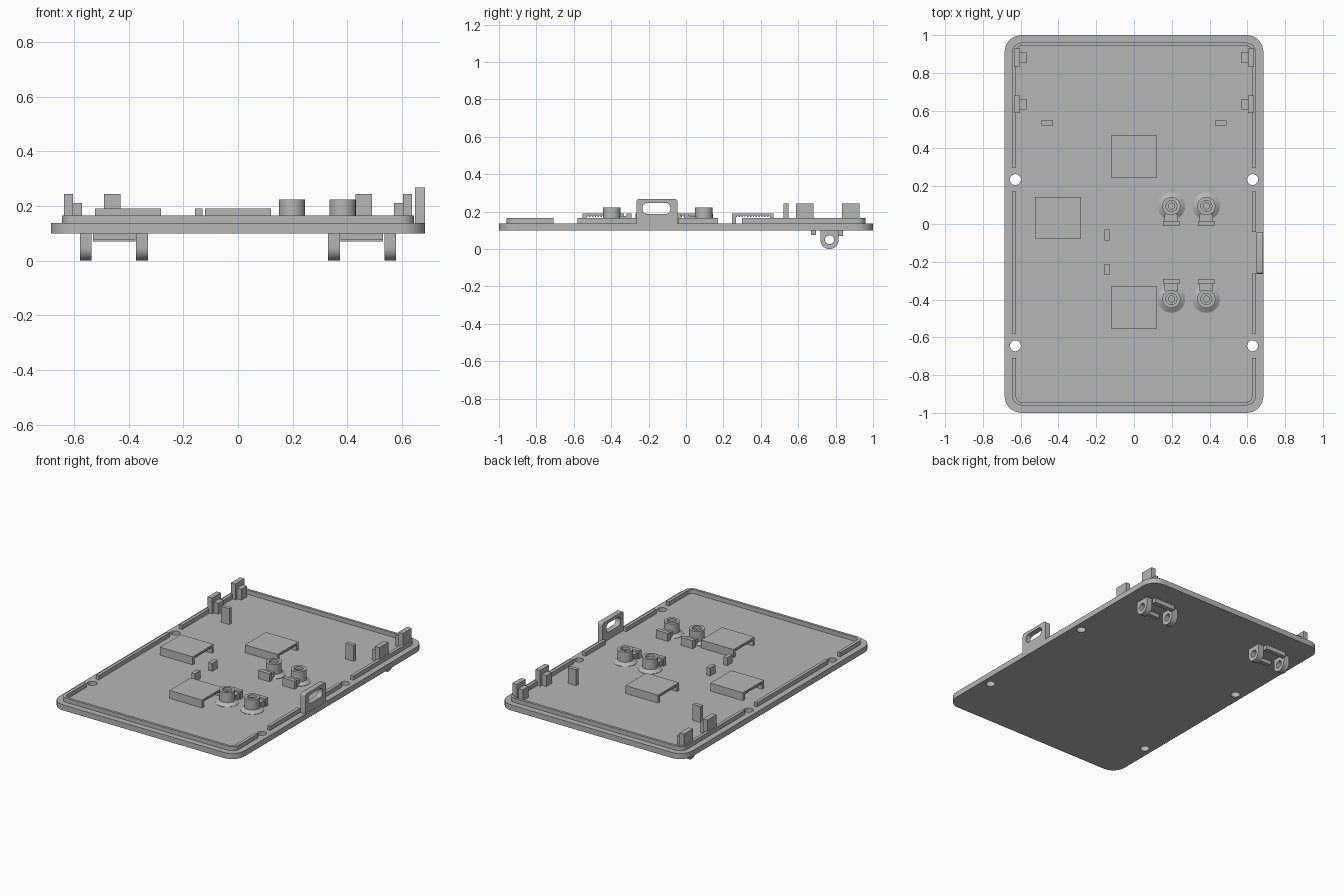
import bpy, bmesh, math
from mathutils import Vector

if "Cube" in bpy.data.objects:
    bpy.data.objects.remove(bpy.data.objects["Cube"], do_unlink=True)

grey = bpy.data.materials.new("light grey plastic")
grey.use_nodes = True
COLOUR = (0.47, 0.47, 0.47, 1)
grey.diffuse_color = COLOUR
grey.node_tree.nodes["Principled BSDF"].inputs["Base Color"].default_value = COLOUR

FLOOR = 0.137    # top of the base plate
SINK = 0.125     # parts are rooted slightly inside the plate


def finish(name, bm, smooth=False):
    bmesh.ops.recalc_face_normals(bm, faces=bm.faces)
    mesh = bpy.data.meshes.new(name)
    bm.to_mesh(mesh)
    bm.free()
    mesh.materials.append(grey)
    obj = bpy.data.objects.new(name, mesh)
    bpy.context.collection.objects.link(obj)
    if smooth:
        activate(obj)
        bpy.ops.object.shade_smooth_by_angle(angle=math.radians(30))
    return obj


def activate(obj):
    bpy.ops.object.select_all(action='DESELECT')
    obj.select_set(True)
    bpy.context.view_layer.objects.active = obj


def prism(name, outline, lo, hi, axis='z', smooth=False):
    """Extrude an outline along z (points are x, y) or along x (points are y, z)."""
    bm = bmesh.new()
    place = (lambda a, b, c: (a, b, c)) if axis == 'z' else (lambda a, b, c: (c, a, b))
    face = bm.faces.new([bm.verts.new(place(a, b, lo)) for a, b in outline])
    ext = bmesh.ops.extrude_face_region(bm, geom=[face])
    verts = [v for v in ext["geom"] if isinstance(v, bmesh.types.BMVert)]
    bmesh.ops.translate(bm, verts=verts, vec=Vector(place(0, 0, hi - lo)))
    return finish(name, bm, smooth)


def box(name, x0, x1, y0, y1, z0, z1):
    return prism(name, [(x0, y0), (x1, y0), (x1, y1), (x0, y1)], z0, z1)


def arc(cx, cy, r, start, end, steps=8):
    angles = [math.radians(start + (end - start) * i / steps) for i in range(steps + 1)]
    return [(cx + r * math.cos(a), cy + r * math.sin(a)) for a in angles]


def circle(cx, cy, r, n=32):
    return arc(cx, cy, r, 0, 360, n)[:-1]


def rounded(cx, cy, hx, hy, r):
    """Rounded rectangle outline."""
    pts = []
    for sx, sy, a in ((1, 1, 0), (-1, 1, 90), (-1, -1, 180), (1, -1, 270)):
        pts += arc(cx + sx * (hx - r), cy + sy * (hy - r), r, a, a + 90)
    return pts


def cut(obj, cutters):
    activate(obj)
    for cutter in cutters:
        cutter.hide_render = True
        mod = obj.modifiers.new("cut", 'BOOLEAN')
        mod.operation = 'DIFFERENCE'
        mod.solver = 'EXACT'
        mod.object = cutter
        bpy.ops.object.modifier_apply(modifier=mod.name)
        bpy.data.objects.remove(cutter, do_unlink=True)
    activate(obj)
    bpy.ops.object.shade_smooth_by_angle(angle=math.radians(30))


def lathe(name, profile, cx, cy, n=32):
    """Turn a radius and height profile around a vertical axis."""
    bm = bmesh.new()
    rings = [[bm.verts.new((x, y, z)) for x, y in circle(cx, cy, r, n)] for r, z in profile]
    for a, b in zip(rings, rings[1:]):
        for i in range(n):
            j = (i + 1) % n
            bm.faces.new((a[i], a[j], b[j], b[i]))
    bm.faces.new(rings[0])
    bm.faces.new(rings[-1])
    return finish(name, bm, True)


# Base plate with four screw holes
plate = prism("base_plate", rounded(0, 0, 0.685, 1, 0.09), 0.1, FLOOR)
HOLES = [(sx * 0.628, y) for sx in (-1, 1) for y in (0.235, -0.645)]
cut(plate, [prism("hole_cutter", circle(x, y, 0.029), 0, 0.3) for x, y in HOLES])

# Raised lip, interrupted at the holes and at the side loop
lip = prism("raised_lip", rounded(0, 0, 0.645, 0.96, 0.05), SINK, 0.165)
cutters = [prism("inner_cutter", rounded(0, 0, 0.624, 0.943, 0.03), 0, 0.3)]
cutters += [box("gap_cutter", x - 0.06, x + 0.06, y - 0.064, y + 0.064, 0, 0.3) for x, y in HOLES]
cutters.append(box("gap_cutter", 0.58, 0.7, -0.262, -0.042, 0, 0.3))
cut(lip, cutters)

# Side loop with a slot
outline = [(-0.265, SINK), (-0.045, SINK)]
outline += arc(-0.06, 0.253, 0.015, 0, 90, 4) + arc(-0.25, 0.253, 0.015, 90, 180, 4)
loop = prism("side_loop", outline, 0.648, 0.684, 'x')
cut(loop, [prism("slot_cutter", rounded(-0.158, 0.217, 0.075, 0.03, 0.027), 0.5, 0.8, 'x')])


def side_box(name, sx, x0, x1, *rest):
    return box(name, min(sx * x0, sx * x1), max(sx * x0, sx * x1), *rest)


for sx, side in ((1, "left"), (-1, "right")):
    # Side clips with a support block, and upright tabs
    for i, y in enumerate((0.881, 0.634)):
        side_box(f"{side}_clip_{i}", sx, 0.603, 0.636, y - 0.047, y + 0.047, SINK, 0.243)
        side_box(f"{side}_clip_block_{i}", sx, 0.57, 0.603, y - 0.029, y + 0.029, SINK, 0.21)
    side_box(f"{side}_upright_tab", sx, 0.43, 0.49, 0.522, 0.548, SINK, 0.243)

    # Hinge lugs and bars underneath
    for i, x in enumerate((0.33, 0.536)):
        lo = x if sx > 0 else -x - 0.043
        outline = [(0.815, 0.105), (0.719, 0.105)] + arc(0.767, 0.048, 0.048, 180, 360, 20)
        lug = prism(f"{side}_hinge_lug_{i}", outline, lo, lo + 0.043, 'x')
        cut(lug, [prism("pin_cutter", circle(0.767, 0.05, 0.024), -1, 1, 'x')])
    side_box(f"{side}_hinge_front_bar", sx, 0.376, 0.531, 0.668, 0.695, 0.075, 0.105)
    side_box(f"{side}_hinge_back_bar", sx, 0.376, 0.531, 0.81, 0.84, 0.07, 0.105)

# Open covers: two walls and a lid with a ribbed underside
for i, (cx, cy) in enumerate(((0, 0.357), (-0.402, 0.033), (0, -0.442))):
    h, wall, teeth = 0.111, 0.02, 12
    inner = h - wall
    outline = [(cy - h, SINK), (cy - h, 0.19), (cy + h, 0.19), (cy + h, SINK), (cy + inner, SINK)]
    step = 2 * inner / teeth
    for t in range(teeth):
        y = cy + inner - t * step
        outline += [(y, 0.18), (y - step / 2, 0.18), (y - step / 2, 0.172), (y - step, 0.172)]
    outline.append((cy - inner, SINK))
    prism(f"cover_{i}", outline, cx - 0.121, cx + 0.121, 'x')

# Small stops
for i, y in enumerate((-0.058, -0.241)):
    box(f"stop_{i}", -0.157, -0.13, y - 0.029, y + 0.029, SINK, 0.19)

# Screw bosses on flared feet, each with a clip block facing the middle
PROFILE = [(0.073, SINK), (0.073, FLOOR + 0.002), (0.048, 0.155), (0.048, 0.223),
           (0.029, 0.223), (0.029, 0.205), (0.016, 0.205), (0.016, 0.15)]
MID = -0.151
for i, x in enumerate((0.198, 0.383)):
    for sy, end in ((1, "back"), (-1, "front")):
        lathe(f"{end}_boss_{i}", PROFILE, x, MID + sy * 0.246)
        for part, d0, d1, w, top in (("clip", 0.14, 0.167, 0.044, 0.19),
                                     ("clip_neck", 0.167, 0.205, 0.036, 0.178)):
            ys = sorted((MID + sy * d0, MID + sy * d1))
            box(f"{end}_boss_{part}_{i}", x - w, x + w, ys[0], ys[1], SINK, top)
